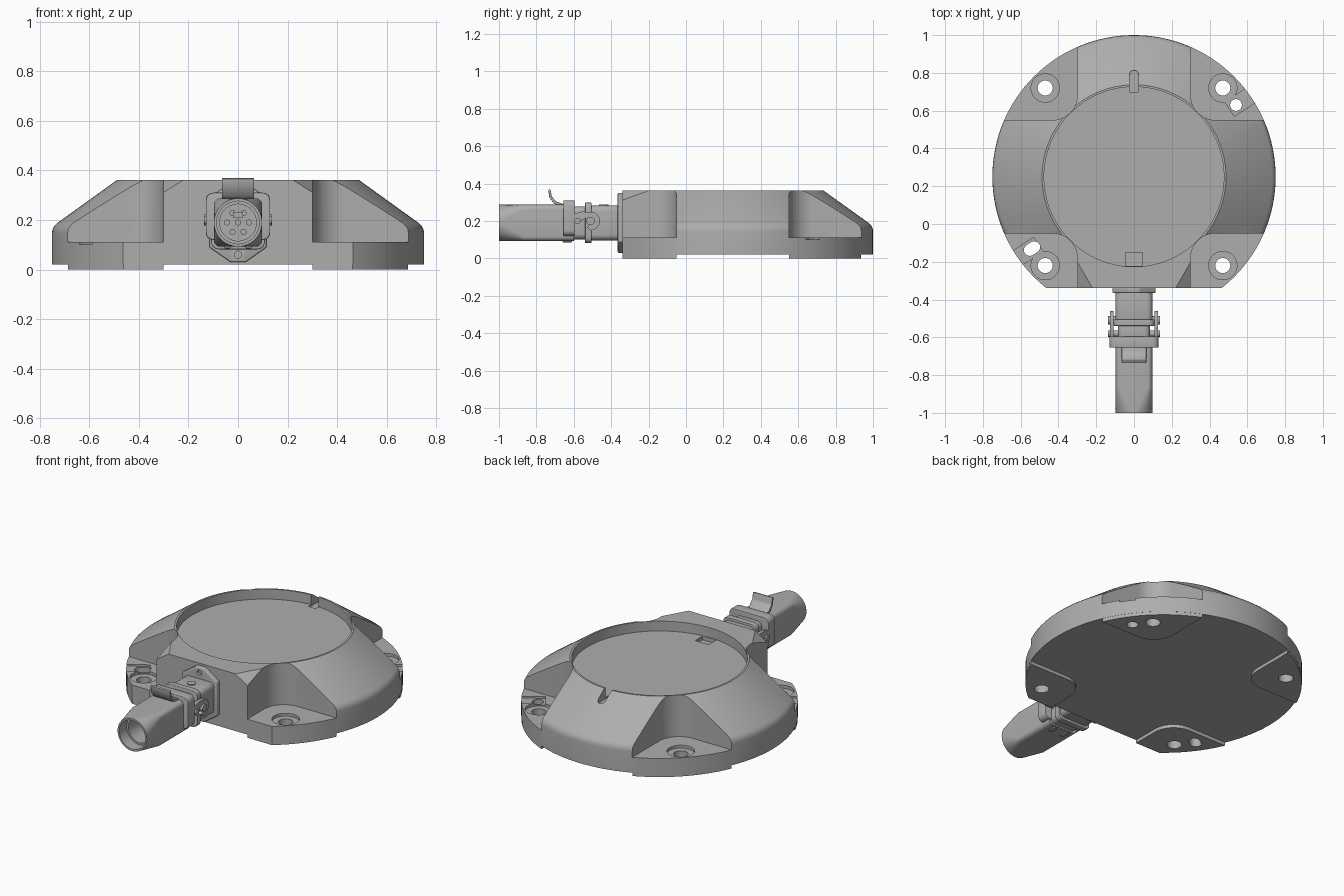
import bpy, bmesh, math
from mathutils import Vector, Matrix

if "Cube" in bpy.data.objects:
    bpy.data.objects.remove(bpy.data.objects["Cube"])

grey = bpy.data.materials.new("light_grey")
grey.use_nodes = True
COLOUR = (0.42, 0.42, 0.42, 1)
grey.diffuse_color = COLOUR
grey.node_tree.nodes["Principled BSDF"].inputs["Base Color"].default_value = COLOUR
CY = 0.25      # centre of the round base
FRONT = -0.34  # flat front wall
PLUG_Z = 0.19  # connector axis height


def finish(bm, name, bevel=0):
    bmesh.ops.recalc_face_normals(bm, faces=bm.faces)
    mesh = bpy.data.meshes.new(name)
    bm.to_mesh(mesh)
    bm.free()
    mesh.materials.append(grey)
    ob = bpy.data.objects.new(name, mesh)
    bpy.context.collection.objects.link(ob)
    if bevel:
        mod = ob.modifiers.new("bevel", "BEVEL")
        mod.width, mod.segments = bevel, 3
        apply(ob, mod)
    return ob


def apply(ob, mod):
    bpy.ops.object.select_all(action="DESELECT")
    ob.select_set(True)
    bpy.context.view_layer.objects.active = ob
    bpy.ops.object.modifier_apply(modifier=mod.name)


def smooth(ob):
    bpy.ops.object.select_all(action="DESELECT")
    ob.select_set(True)
    bpy.context.view_layer.objects.active = ob
    bpy.ops.object.shade_smooth_by_angle(angle=math.radians(30))


def boolean(ob, tool, operation="DIFFERENCE"):
    mod = ob.modifiers.new("cut", "BOOLEAN")
    mod.operation, mod.object, mod.solver = operation, tool, "EXACT"
    apply(ob, mod)
    bpy.data.objects.remove(tool)


def box(name, x, y, z, bevel=0):
    bm = bmesh.new()
    bmesh.ops.create_cube(bm, size=1)
    for v in bm.verts:
        v.co = [lo + (c + 0.5) * (hi - lo) for c, (lo, hi) in zip(v.co, (x, y, z))]
    return finish(bm, name, bevel)


def tube(name, a, b, r, sides=32):
    a, b = Vector(a), Vector(b)
    bm = bmesh.new()
    turn = (b - a).to_track_quat("Z", "Y").to_matrix().to_4x4()
    bmesh.ops.create_cone(bm, cap_ends=True, segments=sides, radius1=r, radius2=r,
                          depth=(b - a).length, matrix=Matrix.Translation((a + b) / 2) @ turn)
    return finish(bm, name)


def prism(name, outline, place, lo, hi, bevel=0):
    """Extrude a 2D outline; place(u, v, w) gives the 3D point."""
    bm = bmesh.new()
    face = bm.faces.new([bm.verts.new(place(u, v, lo)) for u, v in outline])
    new = bmesh.ops.extrude_face_region(bm, geom=[face])["geom"]
    shift = Vector(place(0, 0, hi)) - Vector(place(0, 0, lo))
    bmesh.ops.translate(bm, vec=shift, verts=[g for g in new if isinstance(g, bmesh.types.BMVert)])
    return finish(bm, name, bevel)


def hull(name, points):
    bm = bmesh.new()
    for p in points:
        bm.verts.new(p)
    res = bmesh.ops.convex_hull(bm, input=bm.verts)
    bmesh.ops.delete(bm, geom=list(set(v for v in res["geom_interior"] + res["geom_unused"]
                                       if isinstance(v, bmesh.types.BMVert))), context="VERTS")
    return finish(bm, name)


def lathe(name, profile):
    bm = bmesh.new()
    verts = [bm.verts.new((r, 0, z)) for r, z in profile]
    edges = [bm.edges.new(p) for p in zip(verts, verts[1:])]
    bmesh.ops.spin(bm, geom=verts + edges, cent=(0, 0, 0), axis=(0, 0, 1),
                   angle=math.tau, steps=128)
    bmesh.ops.remove_doubles(bm, verts=bm.verts, dist=1e-4)
    bmesh.ops.translate(bm, vec=(0, CY, 0), verts=bm.verts)
    return finish(bm, name)


def arc(cx, cy, r, a0, a1, n=12):
    angles = [math.radians(a0 + (a1 - a0) * i / n) for i in range(n + 1)]
    return [(cx + r * math.cos(a), cy + r * math.sin(a)) for a in angles]


def rounded(hx, hz, r, cz=PLUG_Z):
    return [p for i, (sx, sz) in enumerate(((1, 1), (-1, 1), (-1, -1), (1, -1)))
            for p in arc(sx * (hx - r), cz + sz * (hz - r), r, 90 * i, 90 * i + 90, 5)]


def along_y(u, v, w):
    return (u, w, v)


def along_z(u, v, w):
    return (u, v, w)


def along_x(u, v, w):
    return (w, u, v)


QUARTERS = [(sx, sy) for sx in (1, -1) for sy in (1, -1)]
POCKET = [(0.3, 1)] + arc(0.43, 0.43, 0.13, 180, 270) + [(1, 0.3), (1, 1)]


def pocket(sx, sy, lo, hi):
    return prism("pocket", [(sx * x, CY + sy * y) for x, y in POCKET], along_z, lo, hi)


# Round base with a conical shoulder
body = lathe("base_body", [(0, 0.02), (0.75, 0.02), (0.75, 0.145), (0.748, 0.162),
                           (0.741, 0.176), (0.73, 0.187), (0.487, 0.362), (0, 0.362)])
# Front block, flush with the top and tangent to the cone
wedge = hull("wedge", [(s * x, y, z) for s in (1, -1) for x, y, z in (
    (0.22, -0.34, 0.362), (0.418, 0.008, 0.362), (0.505, -0.34, 0.182),
    (0.634, -0.118, 0.182), (0.505, -0.34, 0.14), (0.634, -0.118, 0.14))])
boolean(body, wedge, "UNION")
boolean(body, box("front_cut", (-1, 1), (-1, FRONT), (-1, 1)))

# Corner pockets with bolt holes, and feet below
feet = []
for sx, sy in QUARTERS:
    boolean(body, pocket(sx, sy, 0.112, 1))
    foot = pocket(sx, sy, 0, 0.05)
    foot.name = f"foot_{'left' if sx > 0 else 'right'}_{'back' if sy > 0 else 'front'}"
    boolean(foot, lathe("disc", [(0, -0.1), (0.749, -0.1), (0.749, 0.2), (0, 0.2)]), "INTERSECT")
    boolean(foot, box("front_cut", (-1, 1), (-1, FRONT + 0.001), (-1, 1)))
    feet.append(foot)
    x, y = sx * 0.47, CY + sy * 0.47
    boolean(body, tube("counterbore", (x, y, 0.095), (x, y, 0.2), 0.075, 48))
    for part in (body, foot):
        boolean(part, tube("bolt_hole", (x, y, -0.1), (x, y, 0.2), 0.04))

# Locating hole and slot, each in a shallow open step
for s, half, foot in ((1, 0, feet[0]), (-1, 0.014, feet[3])):
    turn = Matrix.Translation((s * 0.54, CY + s * 0.38, 0)) @ Matrix.Rotation(math.radians(33), 4, "Z")
    step = [(-s * 0.04, -0.045), (s * 0.3, -0.045), (s * 0.3, 0.045), (-s * 0.04, 0.045)]
    slot = arc(half, 0, 0.031, -90, 90) + arc(-half, 0, 0.031, 90, 270)
    if not half:
        slot = arc(0, 0, 0.031, 0, 345, 23)

    def local(u, v, w):
        return turn @ Vector((u, v, w))
    boolean(body, prism("step", step, local, 0.102, 0.2))
    for part in (body, foot):
        boolean(part, prism("slot", slot, local, -0.1, 0.3))

# Shallow round recess, rear notch and front channel
boolean(body, tube("recess", (0, CY, 0.303), (0, CY, 0.6), 0.476, 128))
notch = arc(0, 0.79, 0.024, 0, 180) + [(-0.024, 0.7), (0.024, 0.7)]
boolean(body, prism("notch", notch, along_z, 0.295, 0.6))
boolean(body, box("channel", (-0.045, 0.045), (-0.222, -0.15), (0.28, 0.32)))

# Connector flange with pointed ends
flange = prism("connector_flange", [(0.115, 0.09), (0.115, 0.29), (0.03, 0.35), (-0.03, 0.35),
                                    (-0.115, 0.29), (-0.115, 0.09), (-0.03, 0.03), (0.03, 0.03)],
               along_y, -0.365, FRONT + 0.01, 0.006)
for z in (0.06, 0.32):
    boolean(flange, tube("flange_hole", (0, -0.4, z), (0, -0.35, z), 0.015, 20))

# Socket housing, collars and neck
parts = [body, flange] + feet
for name, hx, hz, y0, y1, cz in (("socket_housing", 0.098, 0.093, -0.51, -0.36, 0.19),
                                 ("socket_collar", 0.108, 0.108, -0.54, -0.505, 0.19),
                                 ("plug_neck", 0.085, 0.088, -0.61, -0.53, 0.19),
                                 ("latch_collar", 0.13, 0.095, -0.655, -0.595, 0.215)):
    parts.append(prism(name, rounded(hx, hz, 0.03, cz), along_y, y0, y1, 0.004))
parts.append(tube("housing_screw", (0, -0.44, 0.27), (0, -0.44, 0.288), 0.025))

# Plug body fading from a rounded square to a round open mouth
plug = hull("plug_body", [(x, y, z) for y in (-0.6, -0.87) for x, z in rounded(0.097, 0.097, 0.025)]
            + [(x, -1, z) for x, z in arc(0, PLUG_Z, 0.097, 0, 352.5, 47)])
boolean(plug, tube("mouth", (0, -1.1, PLUG_Z), (0, -0.93, PLUG_Z), 0.086, 48))
boolean(plug, tube("bore", (0, -1.1, PLUG_Z), (0, -0.8, PLUG_Z), 0.074, 48))
parts.append(plug)
for i in range(7):
    x, z = (0, PLUG_Z) if i == 6 else arc(0, PLUG_Z, 0.044, 0, 300, 5)[i]
    parts.append(tube(f"contact_pin_{i + 1}", (x, -0.84, z), (x, -0.79, z), 0.012, 16))
parts.append(box("key_block", (-0.02, 0.02), (-0.85, -0.79), (0.21, 0.232)))

# Latch: curled thumb tab, side hooks, pivots and lower studs
curl = [(-0.61, 0.30), (-0.66, 0.292), (-0.695, 0.305), (-0.717, 0.33), (-0.725, 0.37),
        (-0.737, 0.366), (-0.73, 0.325), (-0.705, 0.292), (-0.665, 0.278), (-0.61, 0.286)]
parts.append(prism("latch_tab", curl, along_x, -0.065, 0.065, 0.003))
hook = ([(-0.61, 0.2), (-0.61, 0.235), (-0.56, 0.25)] + arc(-0.51, 0.2, 0.05, 75, -90, 10)
        + [(-0.53, 0.165)] + arc(-0.51, 0.2, 0.022, -100, 100, 8) + [(-0.57, 0.2)])
for s, side in ((1, "left"), (-1, "right")):
    parts.append(prism(f"{side}_latch_hook", hook, along_x, s * 0.108, s * 0.128))
    for name, y, r in (("hook_pin", -0.51, 0.022), ("latch_pivot", -0.58, 0.017)):
        parts.append(tube(f"{side}_{name}", (s * 0.08, y, 0.2), (s * 0.138, y, 0.2), r, 20))
    parts.append(box(f"{side}_lower_stud", sorted((s * 0.03, s * 0.055)),
                     (-0.66, -0.61), (0.086, 0.11), 0.003))

for ob in parts:
    smooth(ob)
